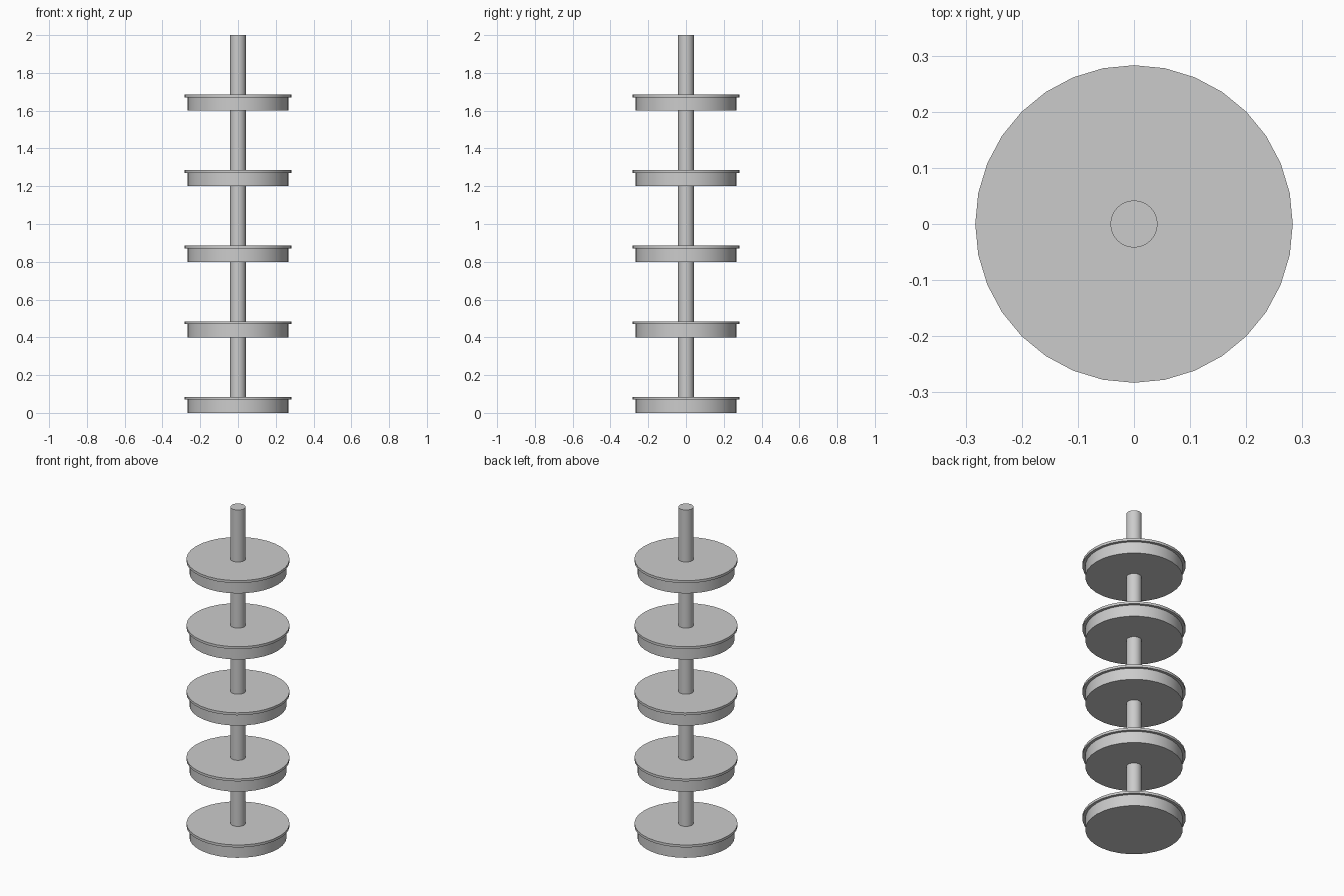
import bpy
import math

cube = bpy.data.objects.get("Cube")
if cube:
    bpy.data.objects.remove(cube, do_unlink=True)

# Single plain grey
grey = bpy.data.materials.new("light grey")
grey.use_nodes = True
colour = (0.6, 0.6, 0.6, 1)
grey.diffuse_color = colour
grey.node_tree.nodes["Principled BSDF"].inputs["Base Color"].default_value = colour


def disc(name, radius, bottom, top):
    """Upright round solid between two heights, smooth with sharp rims."""
    bpy.ops.mesh.primitive_cylinder_add(
        vertices=32, radius=radius, depth=top - bottom,
        location=(0, 0, (bottom + top) / 2))
    part = bpy.context.object
    part.name = name
    part.data.materials.append(grey)
    bpy.ops.object.shade_smooth_by_angle(angle=math.radians(30))
    return part


TIERS = 5
SPACING = 0.4
BODY_HEIGHT = 0.07
TIER_HEIGHT = 0.085

# Round trays, each with a thin overhanging lip
for i in range(TIERS):
    base = i * SPACING
    disc(f"tray_body_{i + 1}", 0.267, base, base + BODY_HEIGHT)
    disc(f"tray_lip_{i + 1}", 0.283, base + BODY_HEIGHT, base + TIER_HEIGHT)

    # Post section rising from this tray to the next
    disc(f"post_section_{i + 1}", 0.042, base + TIER_HEIGHT, base + SPACING)
